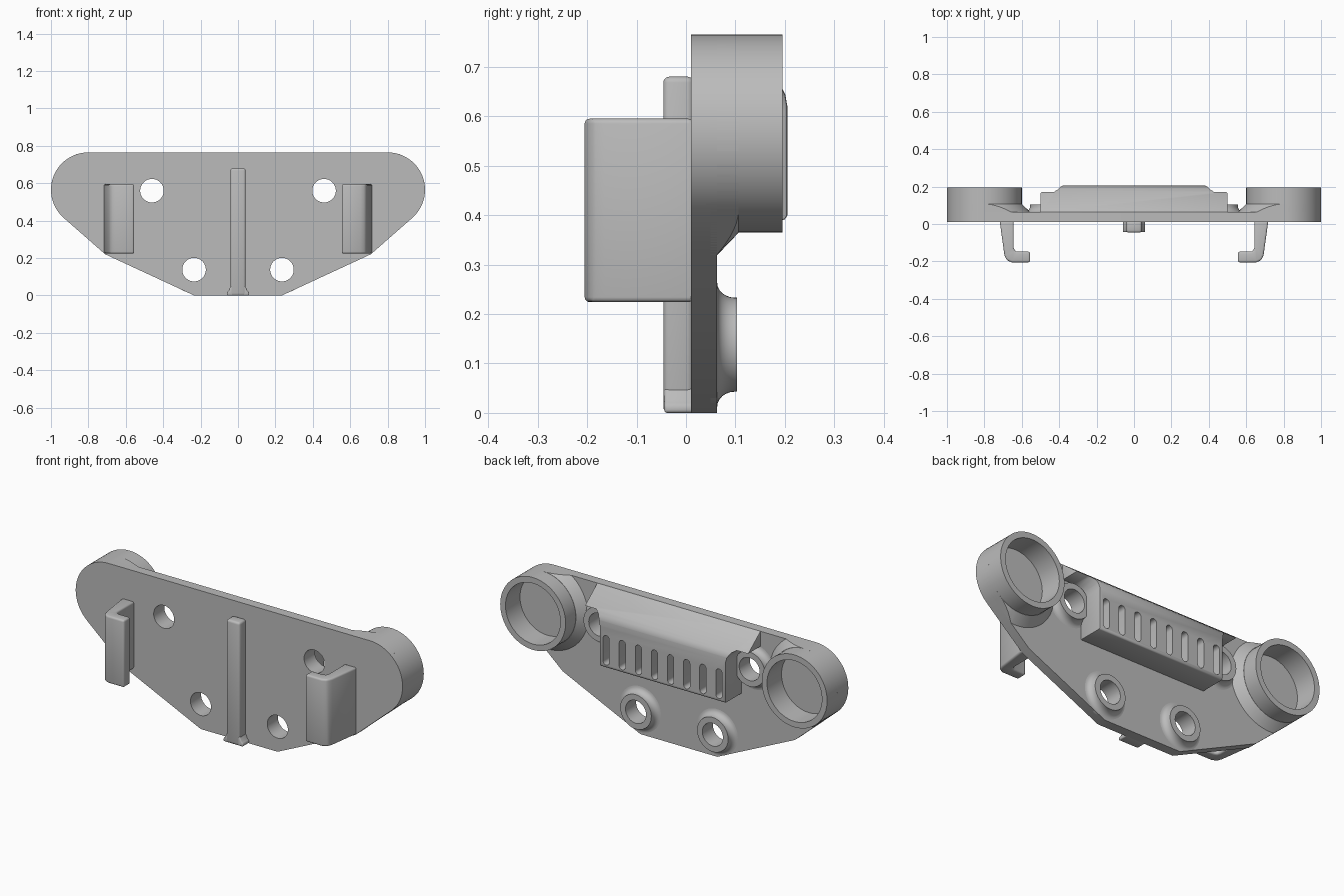
import bpy, bmesh
from math import sin, cos, pi, radians
from mathutils import Vector

cube = bpy.data.objects.get("Cube")
if cube:
    bpy.data.objects.remove(cube, do_unlink=True)

grey = bpy.data.materials.new("mid_grey")
grey.use_nodes = True
grey.diffuse_color = (0.5, 0.5, 0.5, 1)
grey.node_tree.nodes["Principled BSDF"].inputs["Base Color"].default_value = (0.5, 0.5, 0.5, 1)

# maps from (profile u, profile v, depth w) to model space
ALONG_X = lambda u, v, w: (w, u, v)
ALONG_Y = lambda u, v, w: (u, w, v)
ALONG_Z = lambda u, v, w: (u, v, w)


def make_object(name, bm):
    bmesh.ops.recalc_face_normals(bm, faces=bm.faces)
    mesh = bpy.data.meshes.new(name)
    bm.to_mesh(mesh)
    bm.free()
    mesh.materials.append(grey)
    obj = bpy.data.objects.new(name, mesh)
    bpy.context.collection.objects.link(obj)
    return obj


def prism(name, points, axis, start, end):
    bm = bmesh.new()
    face = bm.faces.new([bm.verts.new(axis(u, v, start)) for u, v in points])
    shift = Vector(axis(0, 0, end)) - Vector(axis(0, 0, start))
    grown = bmesh.ops.extrude_face_region(bm, geom=[face], use_keep_orig=True)["geom"]
    bmesh.ops.translate(bm, vec=shift, verts=[g for g in grown if isinstance(g, bmesh.types.BMVert)])
    return make_object(name, bm)


def lathe(name, profile, x, z, closed=False, steps=64):
    """Turn (radius, y) points about a line parallel to y."""
    bm = bmesh.new()
    verts = [bm.verts.new((x + r, y, z)) for r, y in profile]
    pairs = list(zip(verts, verts[1:] + verts[:1]))
    edges = [bm.edges.new(p) for p in (pairs if closed else pairs[:-1])]
    bmesh.ops.spin(bm, geom=verts + edges, cent=(x, 0, z), axis=(0, 1, 0),
                   angle=2 * pi, steps=steps, use_merge=True)
    bmesh.ops.remove_doubles(bm, verts=bm.verts, dist=0.0001)
    return make_object(name, bm)


def finish(obj, modifier):
    with bpy.context.temp_override(object=obj, active_object=obj):
        bpy.ops.object.modifier_apply(modifier=modifier.name)


def boolean(obj, cutter, operation="DIFFERENCE"):
    mod = obj.modifiers.new("cut", "BOOLEAN")
    mod.operation = operation
    mod.solver = "EXACT"
    mod.object = cutter
    finish(obj, mod)
    bpy.data.objects.remove(cutter, do_unlink=True)


def bevel(obj, width, segments=3):
    mod = obj.modifiers.new("round", "BEVEL")
    mod.width = width
    mod.segments = segments
    mod.limit_method = "ANGLE"
    mod.angle_limit = radians(40)
    finish(obj, mod)


def arc(cx, cz, r, a, b, n):
    return [(cx + r * cos(radians(a + (b - a) * i / n)),
             cz + r * sin(radians(a + (b - a) * i / n))) for i in range(n + 1)]


CUP_X, CUP_Z, CUP_R = 0.8, 0.565, 0.2
FRONT, BACK = 0.01, 0.063
HOLE = 0.063
holes = [(s * x, z) for s in (1, -1) for x, z in ((0.46, 0.56), (0.235, 0.138))]

# plate outline: straight lower edges and round ends
half = [(0.235, 0), (0.71, 0.22)] + arc(CUP_X, CUP_Z, CUP_R, -48.7, 90, 26)
outline = half + [(-x, z) for x, z in reversed(half)]

# back plate with four screw holes
plate = prism("mounting_plate", outline, ALONG_Y, FRONT, BACK)
for x, z in holes:
    boolean(plate, prism("hole_cutter", arc(x, z, HOLE, 0, 352.5, 47), ALONG_Y, -0.1, 0.2))

# filleted bosses round the holes
for i, (x, z) in enumerate(holes):
    fillet = [(0.126 - 0.031 * sin(radians(a)), 0.099 - 0.036 * cos(radians(a)))
              for a in range(0, 91, 15)]
    lathe(f"screw_boss_{i + 1}", [(HOLE, 0.05), (0.126, 0.05)] + fillet
          + [(0.095, 0.103), (HOLE, 0.103)], x, z, closed=True, steps=48)

for side, s in (("left", 1), ("right", -1)):
    # round cup open to the back
    lathe(f"{side}_cup", [(0, 0.04), (CUP_R, 0.04), (CUP_R, 0.195), (0.168, 0.195),
                          (0.168, 0.068), (0, 0.068)], s * CUP_X, CUP_Z)

    # sloping collar at the cup base, trimmed to the plate outline
    collar = lathe(f"{side}_cup_collar", [(0, 0.05), (0.246, 0.05), (0.246, BACK),
                                          (0.201, 0.106), (0, 0.106)], s * CUP_X, CUP_Z)
    boolean(collar, prism("collar_trim", outline, ALONG_Y, 0, 0.3), "INTERSECT")
    boolean(collar, prism("collar_bore", arc(s * CUP_X, CUP_Z, 0.185, 0, 354, 59),
                          ALONG_Y, 0, 0.3))

    # hook reaching forward with its foot turned inward
    hook = [(0.718, 0.015), (0.693, -0.165), (0.682, -0.192), (0.655, -0.205), (0.555, -0.205),
            (0.555, -0.148), (0.625, -0.148), (0.638, -0.142), (0.643, -0.128), (0.643, 0.015)]
    bevel(prism(f"{side}_hook", [(s * x, y) for x, y in hook], ALONG_Z, 0.224, 0.595), 0.01)

# central rib on the front with a flared foot
rib = prism("front_rib", [(-0.041, -0.046), (0.041, -0.046), (0.041, 0.015), (-0.041, 0.015)],
            ALONG_Z, 0, 0.68)
bevel(rib, 0.012)
foot = [(0.06, 0), (0.06, 0.016), (0.05, 0.026), (0.04, 0.05)]
bevel(prism("rib_foot", foot + [(-x, z) for x, z in reversed(foot)], ALONG_Y, -0.044, 0.015), 0.006)

# sloped hood on the back
hood_profile = [(0.05, 0.765), (BACK, 0.765), (0.18, 0.674), (0.193, 0.66), (0.201, 0.643),
                (0.205, 0.62), (0.205, 0.4), (0.2, 0.39), (0.05, 0.39)]
hood = prism("vent_hood", hood_profile, ALONG_X, -0.5, 0.5)
notch = [(0.385, 0.3), (0.385, 0.61), (0.391, 0.64), (0.407, 0.666), (0.43, 0.68),
         (0.6, 0.68), (0.6, 0.3)]
for s in (1, -1):
    boolean(hood, prism("hood_notch", [(s * x, z) for x, z in notch], ALONG_Y, 0, 0.3))
bevel(hood, 0.008, 2)

# row of eight round-ended vent slots
for i in range(8):
    x = -0.345 + 0.69 * i / 7
    slot = arc(x, 0.55, 0.019, 0, 180, 10) + arc(x, 0.425, 0.019, 180, 360, 10)
    boolean(hood, prism("slot_cutter", slot, ALONG_Y, 0.07, 0.3))

# smooth curved faces, keep hard edges
bpy.ops.object.select_all(action="DESELECT")
for obj in bpy.context.scene.objects:
    if obj.type == "MESH":
        obj.select_set(True)
        bpy.context.view_layer.objects.active = obj
bpy.ops.object.shade_smooth_by_angle(angle=radians(32))
